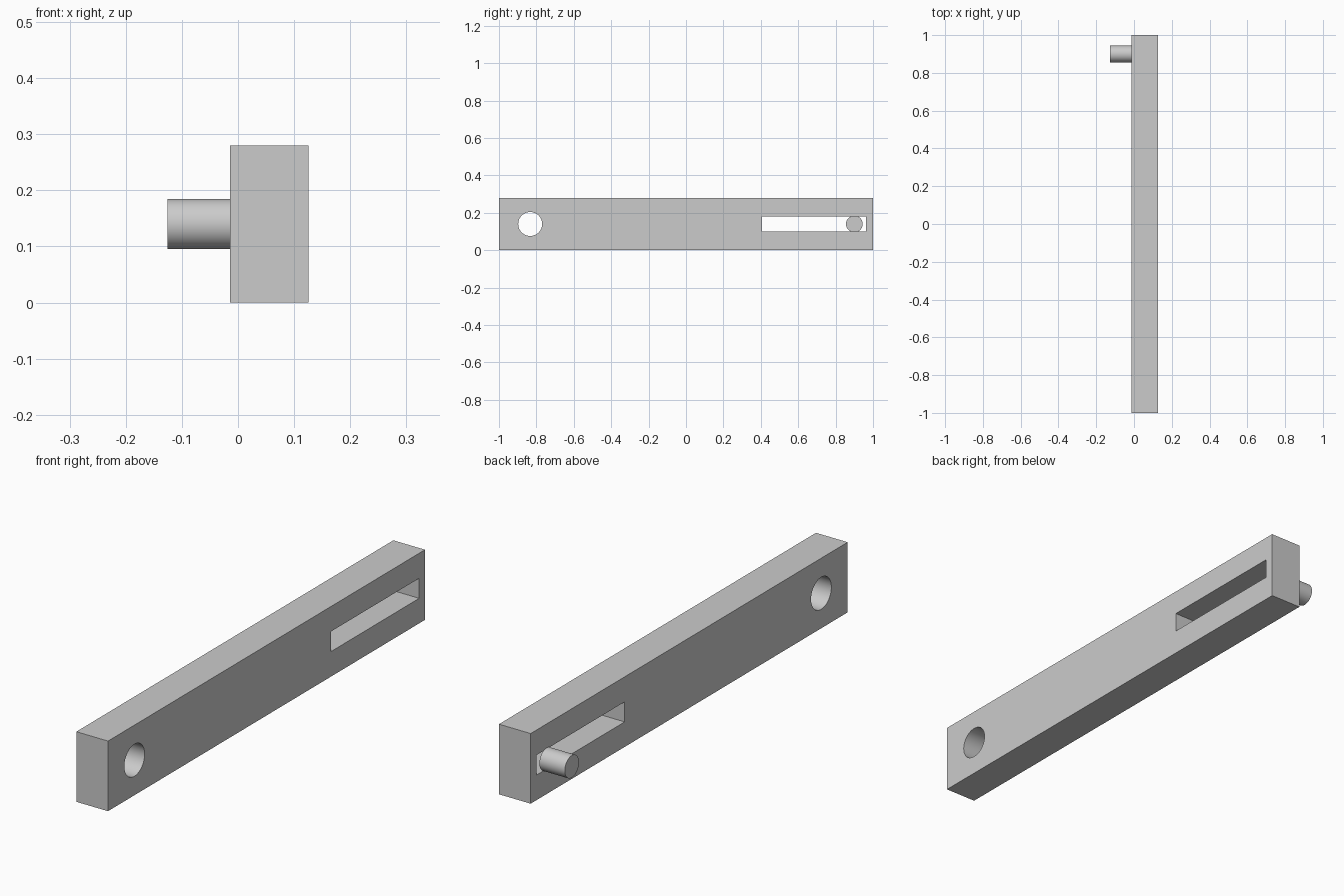
import bpy
from math import pi, radians

default = bpy.data.objects.get("Cube")
if default:
    bpy.data.objects.remove(default, do_unlink=True)

grey = bpy.data.materials.new("light grey")
grey.use_nodes = True
colour = (0.6, 0.6, 0.6, 1)
grey.diffuse_color = colour
grey.node_tree.nodes["Principled BSDF"].inputs["Base Color"].default_value = colour

MID_Z = 0.14
BAR_LEFT, BAR_RIGHT = -0.014, 0.126
BAR_X = (BAR_LEFT + BAR_RIGHT) / 2


def finish(obj, name):
    obj.name = name
    obj.data.materials.append(grey)
    return obj


def box(name, centre, size):
    bpy.ops.mesh.primitive_cube_add(size=1, location=centre)
    obj = bpy.context.object
    obj.scale = size
    bpy.ops.object.transform_apply(location=False, rotation=False, scale=True)
    return finish(obj, name)


def rod(name, x0, x1, y, radius):
    """Cylinder lying along x."""
    bpy.ops.mesh.primitive_cylinder_add(
        vertices=64, radius=radius, depth=x1 - x0,
        location=((x0 + x1) / 2, y, MID_Z), rotation=(0, pi / 2, 0))
    return finish(bpy.context.object, name)


def smooth(obj):
    bpy.ops.object.select_all(action="DESELECT")
    obj.select_set(True)
    bpy.context.view_layer.objects.active = obj
    bpy.ops.object.shade_smooth_by_angle(angle=radians(30))


# Long flat bar
bar = box("bar", (BAR_X, 0, MID_Z), (BAR_RIGHT - BAR_LEFT, 2, 2 * MID_Z))

# Round pivot hole and long slot, cut right through the bar
cutters = [
    rod("hole_cutter", -0.2, 0.3, -0.833, 0.064),
    box("slot_cutter", (BAR_X, 0.685, MID_Z), (0.5, 0.556, 0.08)),
]
for cutter in cutters:
    cutter.hide_render = True
    mod = bar.modifiers.new(cutter.name, "BOOLEAN")
    mod.operation = "DIFFERENCE"
    mod.solver = "EXACT"
    mod.object = cutter
bpy.context.view_layer.objects.active = bar
for cutter in cutters:
    bpy.ops.object.modifier_apply(modifier=cutter.name)
    bpy.data.objects.remove(cutter, do_unlink=True)
smooth(bar)

# Peg standing out from the bar at the slot end
peg = rod("peg", -0.126, BAR_LEFT, 0.9, 0.0445)
smooth(peg)
